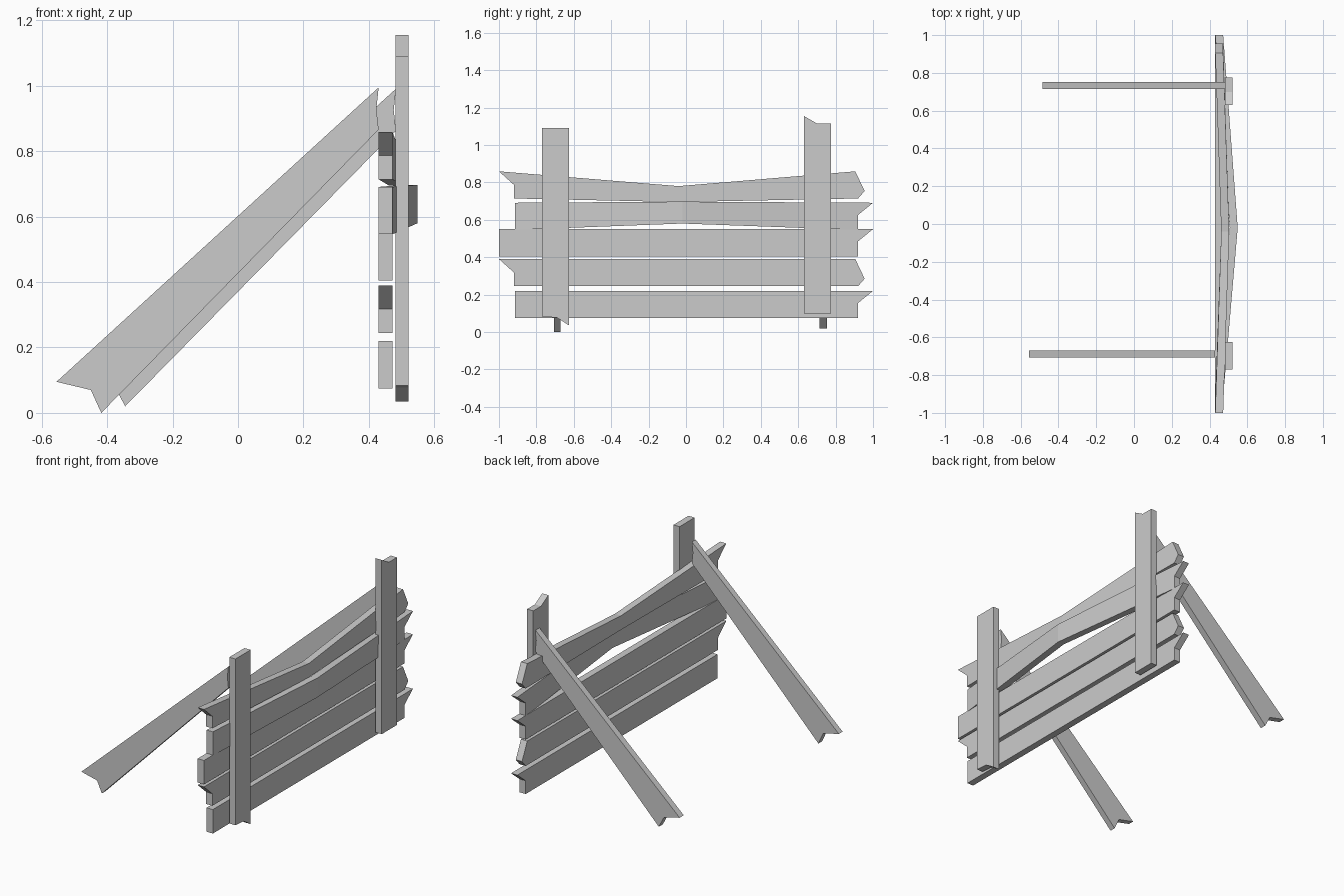
import bpy, bmesh
from mathutils import Vector

if "Cube" in bpy.data.objects:
    bpy.data.objects.remove(bpy.data.objects["Cube"])


def prism(name, pts, lo, hi, axis, bend=None):
    """Extrude a 2D outline along axis 'x' (pts = y,z) or 'y' (pts = x,z).
    bend = (y, x shift, bottom z, top z) snaps a plank at its middle."""
    bm = bmesh.new()
    place = (lambda a, b: (lo, a, b)) if axis == 'x' else (lambda a, b: (a, lo, b))
    face = bm.faces.new([bm.verts.new(place(a, b)) for a, b in pts])
    ext = bmesh.ops.extrude_face_region(bm, geom=[face])
    moved = [v for v in ext['geom'] if isinstance(v, bmesh.types.BMVert)]
    d = Vector((hi - lo, 0, 0)) if axis == 'x' else Vector((0, hi - lo, 0))
    bmesh.ops.translate(bm, verts=moved, vec=d)
    if bend:
        y, dx, zb, zt = bend
        zmid = sum(v.co.z for v in bm.verts) / len(bm.verts)
        cut = bmesh.ops.bisect_plane(bm, geom=bm.verts[:] + bm.edges[:] + bm.faces[:],
                                     plane_co=(0, y, 0), plane_no=(0, 1, 0))
        for v in cut['geom_cut']:
            if isinstance(v, bmesh.types.BMVert):
                v.co.x += dx
                v.co.z = zt if v.co.z > zmid else zb
    bmesh.ops.recalc_face_normals(bm, faces=bm.faces)
    me = bpy.data.meshes.new(name)
    bm.to_mesh(me)
    bm.free()
    ob = bpy.data.objects.new(name, me)
    bpy.context.collection.objects.link(ob)
    return ob


# End cuts of the planks as (y, height above plank bottom), height H
H = 0.145
LEFT = {'short': [(-0.915, H), (-0.915, 0)],
        'long': [(-1, H), (-1, 0)],
        'split': [(-1, H), (-0.92, 0.073), (-0.92, 0)]}
RIGHT = {'split': [(0.92, 0), (0.92, 0.08), (1, H)],
         'chip': [(0.92, 0), (0.955, 0.04), (0.905, H)]}

# Horizontal planks, the upper two cracked and pushed outward
planks = [(0.075, 'short', 'split', None),
          (0.245, 'split', 'chip', None),
          (0.405, 'long', 'split', None),
          (0.546, 'short', 'split', (-0.02, 0.077, 0.58, 0.697)),
          (0.714, 'split', 'chip', (-0.04, 0.032, 0.695, 0.78))]
for i, (z, l, r, bend) in enumerate(planks):
    prism(f"plank_{i + 1}", [(y, z + h) for y, h in LEFT[l] + RIGHT[r]],
          0.43, 0.472, 'x', bend)

# Upright posts with one broken end each
prism("post_left", [(-0.77, 1.09), (-0.77, 0.083), (-0.69, 0.077),
                    (-0.625, 0.035), (-0.625, 1.09)], 0.481, 0.522, 'x')
prism("post_right", [(0.63, 1.155), (0.63, 0.10), (0.775, 0.10),
                     (0.775, 1.115), (0.70, 1.115)], 0.481, 0.522, 'x')

# Diagonal braces, notched at both ends
brace = [(-0.555, 0.095), (-0.45, 0.07), (-0.418, 0.0),
         (0.43, 0.866), (0.423, 0.93), (0.43, 0.995)]
prism("brace_left", brace, -0.706, -0.67, 'y')
bx = [0.07, 0.07, 0.073, 0.053, 0.053, 0.053]
bz = [0.017, 0.017, 0.02, -0.004, -0.004, -0.004]
prism("brace_right", [(x + a, z + b) for (x, z), a, b in zip(brace, bx, bz)],
      0.714, 0.753, 'y')
